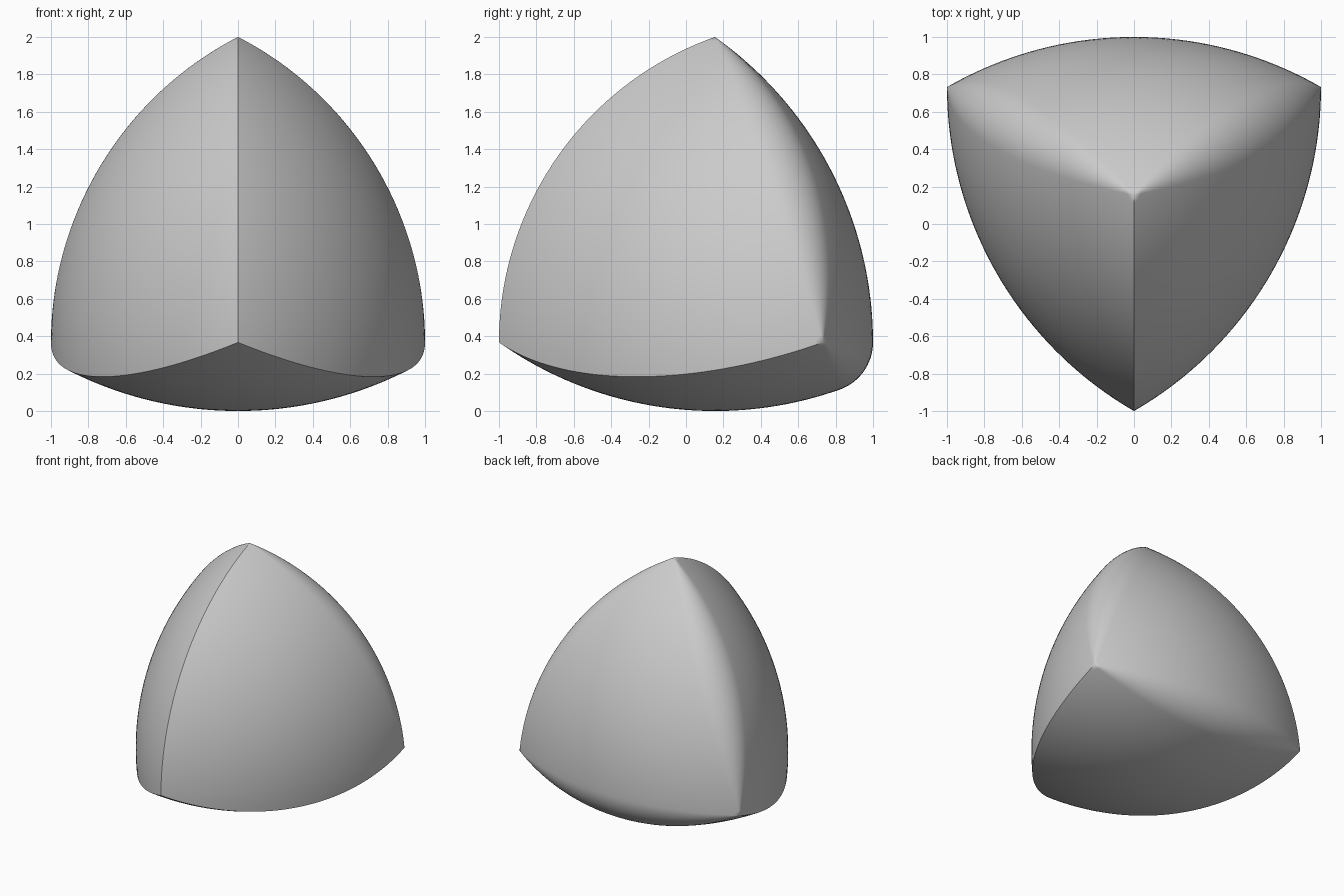
import bpy, bmesh, math
from itertools import combinations
from mathutils import Vector

if "Cube" in bpy.data.objects:
    bpy.data.objects.remove(bpy.data.objects["Cube"], do_unlink=True)

SIDE = 2.0      # tetrahedron edge, also the constant width
GRID = 40       # divisions along every edge
BAND = 16       # divisions across every edge band

# Corners of a regular tetrahedron: front, back left, back right, apex
root3 = math.sqrt(3)
base_z = SIDE - SIDE * math.sqrt(2 / 3)
corners = [Vector((0, -1, base_z)),
           Vector((1, root3 - 1, base_z)),
           Vector((-1, root3 - 1, base_z)),
           Vector((0, 2 / root3 - 1, SIDE))]
FRONT = 0

bm = bmesh.new()


def add_face(*points):
    bm.faces.new([bm.verts.new(p) for p in points])


def spherical_face(centre, a, b, c):
    """Spherical triangle a, b, c around the opposite corner."""
    def point(i, j):
        flat = a + (b - a) * (i / GRID) + (c - a) * (j / GRID)
        return centre + (flat - centre).normalized() * SIDE
    for i in range(GRID):
        for j in range(GRID - i):
            add_face(point(i, j), point(i + 1, j), point(i, j + 1))
            if i + j < GRID - 1:
                add_face(point(i + 1, j), point(i + 1, j + 1), point(i, j + 1))


def edge_band(a, b, c, d, rounded):
    """Band along edge a-b between the spheres around c and d."""
    mid = (a + b) / 2
    axis = (b - a).normalized()
    height = (mid - c).length
    out_c, out_d = (mid - c).normalized(), (mid - d).normalized()
    wedge = out_c.angle(out_d)

    def point(i, k):
        u = SIDE * (i / GRID - 0.5)
        s = SIDE * u / math.hypot(height, u)
        tilt = 0 if rounded else wedge * min(k, BAND - k) / BAND
        reach = height * math.cos(tilt)
        r = math.sqrt(max(reach ** 2 + SIDE ** 2 - height ** 2 - s ** 2, 0)) - reach
        return mid + axis * s + out_c.slerp(out_d, k / BAND) * r

    for i in range(GRID):
        for k in range(BAND):
            add_face(point(i, k), point(i + 1, k), point(i + 1, k + 1), point(i, k + 1))


# Four spherical faces
for n in range(4):
    spherical_face(corners[n], *[corners[m] for m in range(4) if m != n])

# Six edges: sharp at the front corner, rounded around the back face
for p, q in combinations(range(4), 2):
    r, s = [m for m in range(4) if m not in (p, q)]
    edge_band(corners[p], corners[q], corners[r], corners[s], FRONT not in (p, q))

# Weld the patches into one closed surface
bmesh.ops.remove_doubles(bm, verts=bm.verts, dist=0.0002)
bmesh.ops.recalc_face_normals(bm, faces=bm.faces)

mesh = bpy.data.meshes.new("constant_width_body")
bm.to_mesh(mesh)
bm.free()
body = bpy.data.objects.new("constant_width_body", mesh)
bpy.context.collection.objects.link(body)

# Plain grey material
grey = bpy.data.materials.new("grey")
grey.use_nodes = True
colour = (0.6, 0.6, 0.6, 1)
grey.diffuse_color = colour
grey.node_tree.nodes["Principled BSDF"].inputs["Base Color"].default_value = colour
mesh.materials.append(grey)

# Smooth surface with the three sharp edges kept
bpy.ops.object.select_all(action='DESELECT')
body.select_set(True)
bpy.context.view_layer.objects.active = body
bpy.ops.object.shade_smooth_by_angle(angle=math.radians(35))
